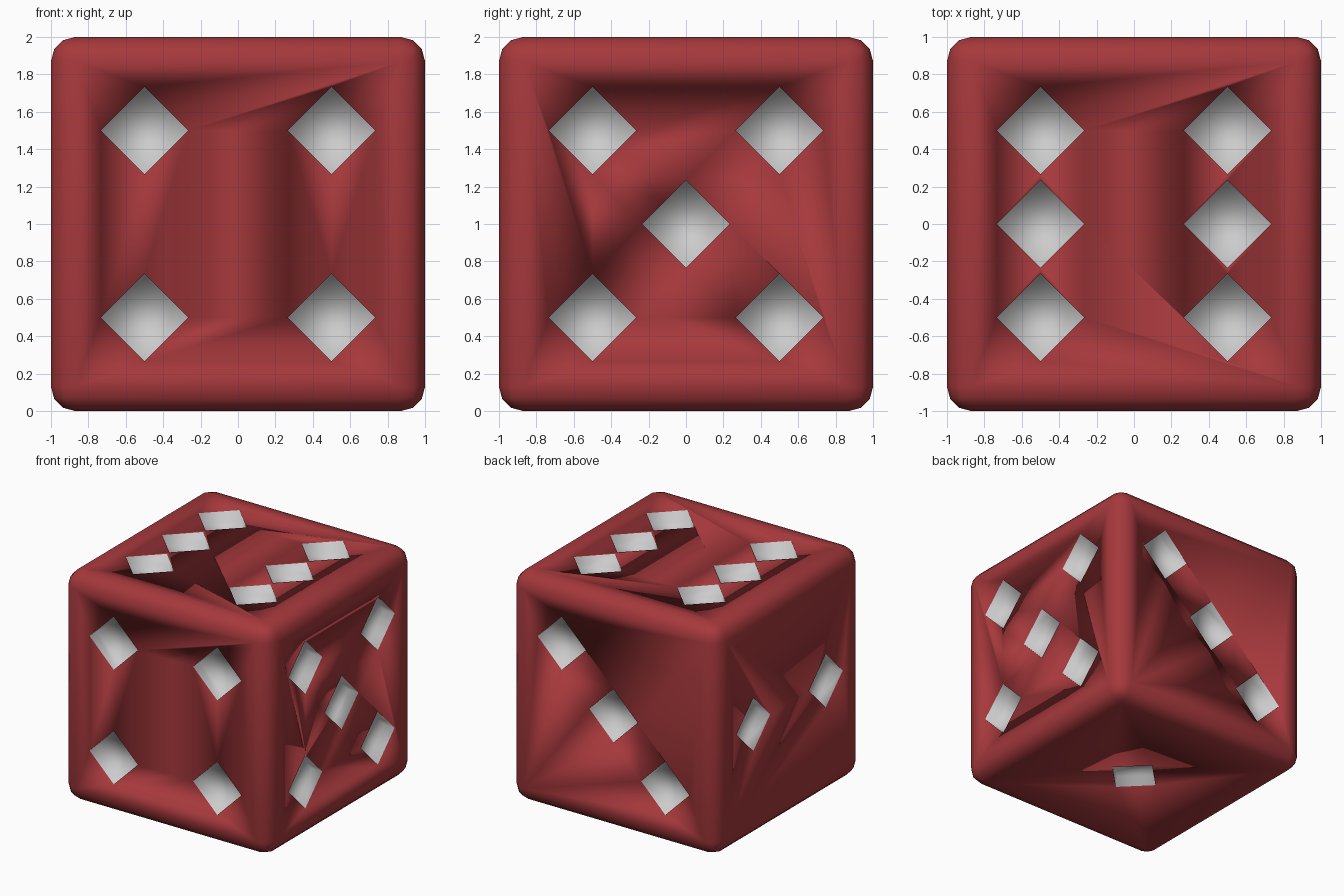
import bpy, bmesh
from math import radians
from mathutils import Matrix, Vector

if "Cube" in bpy.data.objects:
    bpy.data.objects.remove(bpy.data.objects["Cube"])

PIP_RADIUS, PIP_DEPTH = 0.233, 0.1


def material(name, color):
    mat = bpy.data.materials.new(name)
    mat.diffuse_color = color
    mat.use_nodes = True
    mat.node_tree.nodes["Principled BSDF"].inputs["Base Color"].default_value = mat.diffuse_color
    return mat


def mesh_object(name, bm, mat):
    for face in bm.faces:
        face.smooth = True
    mesh = bpy.data.meshes.new(name)
    bm.to_mesh(mesh)
    bm.free()
    mesh.materials.append(mat)
    obj = bpy.data.objects.new(name, mesh)
    bpy.context.collection.objects.link(obj)
    return obj


# Pip layouts: outward axis, in-plane axes, positions in those axes
X, Y, Z = Vector((1, 0, 0)), Vector((0, 1, 0)), Vector((0, 0, 1))
h = 0.5
corners = [(-h, -h), (h, -h), (-h, h), (h, h)]
layouts = [
    (-Y, X, Z, corners),
    (X, Y, Z, corners + [(0, 0)]),
    (Z, X, Y, corners + [(-h, 0), (h, 0)]),
    (Y, X, Z, [(h, h), (0, 0), (-h, -h)]),
    (-X, Y, Z, [(-h, 0), (h, 0)]),
    (-Z, X, Y, [(0, 0)]),
]

# Rounded die body
bm = bmesh.new()
bmesh.ops.create_cube(bm, size=2, matrix=Matrix.Translation(Z))
bmesh.ops.bevel(bm, geom=bm.edges[:], offset=0.13, segments=3,
                profile=0.5, affect='EDGES')
body = mesh_object("die_body", bm, material("red", (0.38, 0.04, 0.045, 1)))

# Four-sided pip cutters, turned to stand as diamonds
bm = bmesh.new()
side = PIP_RADIUS * 2 ** 0.5
for normal, u, v, spots in layouts:
    turn = normal.to_track_quat('Z', 'Y').to_matrix().to_4x4()
    for a, b in spots:
        place = Matrix.Translation(Z + normal + u * a + v * b)
        shape = Matrix.Rotation(radians(45), 4, 'Z') @ Matrix.Diagonal(
            (side, side, 2 * PIP_DEPTH, 1))
        bmesh.ops.create_cube(bm, size=1, matrix=place @ turn @ shape)
cutter = mesh_object("pip_cutter", bm, material("grey", (0.8, 0.8, 0.8, 1)))
cutter.hide_render = True
cutter.hide_set(True)

# Sink the pips into the body
cut = body.modifiers.new("pips", 'BOOLEAN')
cut.operation = 'DIFFERENCE'
cut.solver = 'EXACT'
cut.material_mode = 'TRANSFER'
cut.object = cutter
